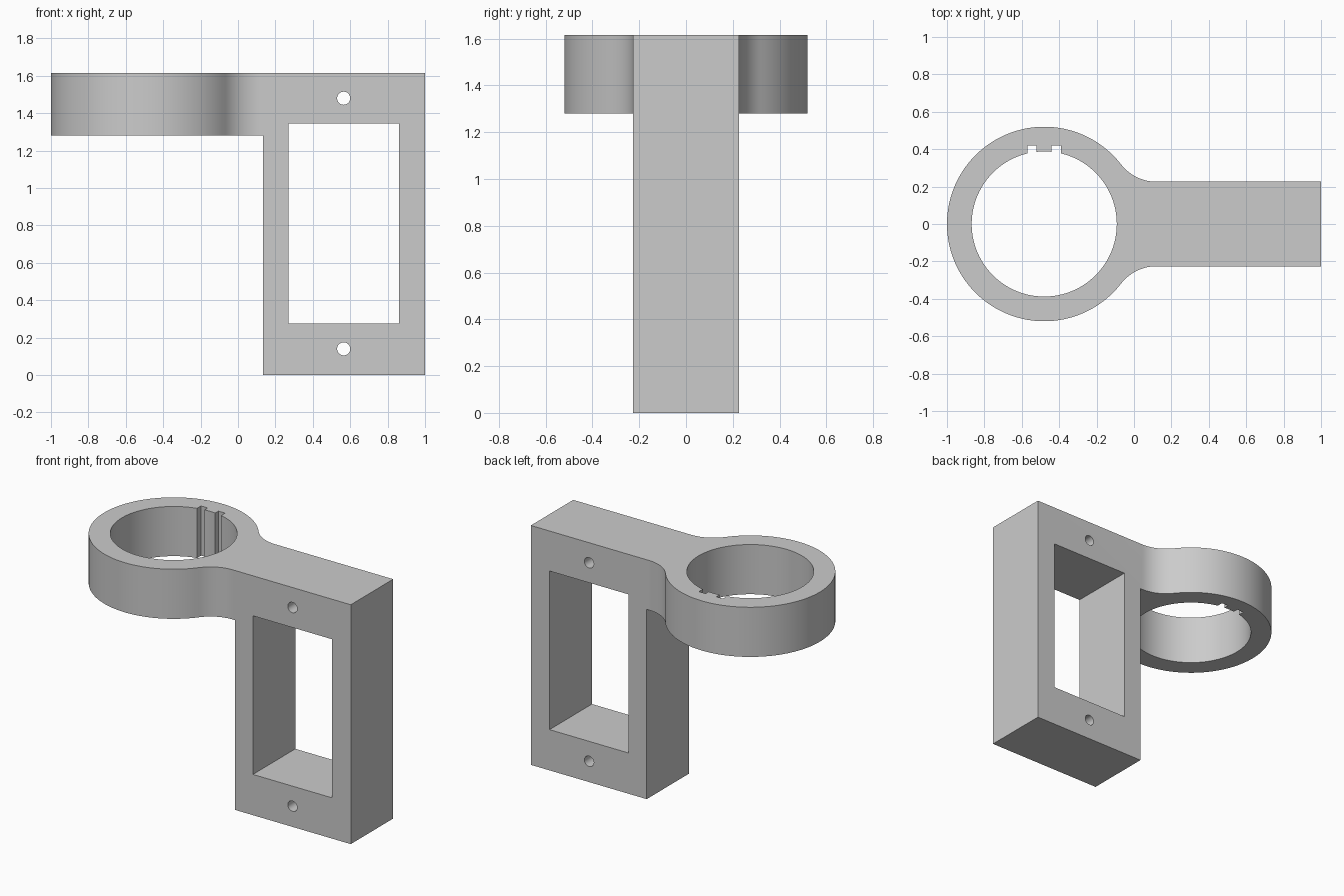
import bpy, bmesh
from math import sin, cos, pi, atan2, radians

cube = bpy.data.objects.get("Cube")
if cube:
    bpy.data.objects.remove(cube, do_unlink=True)

HEIGHT = 1.615
RING_X, RING_R, BORE_R = -0.48, 0.52, 0.388
HALF_W = 0.226
ARM_Z = 1.28
BODY_X = 0.135


def arc(cx, cy, r, a0, a1, n):
    return [(cx + r * cos(a0 + (a1 - a0) * i / n),
             cy + r * sin(a0 + (a1 - a0) * i / n)) for i in range(n + 1)]


def prism(name, points, low, high, axis="Z"):
    """Extrude a closed outline along z, or an x-z outline along y."""
    place = (lambda p: (p[0], p[1], low)) if axis == "Z" else (lambda p: (p[0], low, p[1]))
    bm = bmesh.new()
    face = bm.faces.new([bm.verts.new(place(p)) for p in points])
    new = bmesh.ops.extrude_face_region(bm, geom=[face])["geom"]
    step = (0, 0, high - low) if axis == "Z" else (0, high - low, 0)
    bmesh.ops.translate(bm, vec=step, verts=[v for v in new if isinstance(v, bmesh.types.BMVert)])
    bmesh.ops.recalc_face_normals(bm, faces=bm.faces)
    mesh = bpy.data.meshes.new(name)
    bm.to_mesh(mesh)
    bm.free()
    obj = bpy.data.objects.new(name, mesh)
    bpy.context.collection.objects.link(obj)
    return obj


def rect(x0, x1, y0, y1):
    return [(x0, y0), (x1, y0), (x1, y1), (x0, y1)]


# Plan outline: ring blended into the straight body by tangent fillets
fillet_x, fillet_r = 0.12, 0.239
fillet_y = HALF_W + fillet_r
lean = atan2(fillet_y, fillet_x - RING_X)
ring = arc(RING_X, 0, RING_R, lean, 2 * pi - lean, 96)
upper = arc(fillet_x, fillet_y, fillet_r, -pi / 2, lean - pi, 14)[:-1]
lower = [(x, -y) for x, y in reversed(upper)]
outline = [(1, HALF_W)] + upper + ring + lower + [(1, -HALF_W)]
bracket = prism("ring_bracket", outline, 0, HEIGHT)

# Cutters: space under the ring, bore, key grooves, window, screw holes
cutters = [
    prism("under_ring_cutter", rect(-1.2, BODY_X, -0.8, 0.8), -0.2, ARM_Z),
    prism("bore_cutter", arc(RING_X, 0, BORE_R, 0, 2 * pi, 96)[:-1], 1, 2),
    prism("window_cutter", rect(0.27, 0.86, 0.275, 1.345), -0.5, 0.5, "Y"),
]
for side in (-1, 1):
    x = RING_X + side * 0.065
    cutters.append(prism("groove_cutter", rect(x - 0.025, x + 0.025, 0.3, 0.42), 1, 2))
for z in (0.14, 1.48):
    cutters.append(prism("screw_hole_cutter", arc(0.565, z, 0.035, 0, 2 * pi, 32)[:-1], -0.5, 0.5, "Y"))

bpy.ops.object.select_all(action="DESELECT")
bpy.context.view_layer.objects.active = bracket
bracket.select_set(True)
for cutter in cutters:
    cutter.hide_render = True
    mod = bracket.modifiers.new("cut", "BOOLEAN")
    mod.operation = "DIFFERENCE"
    mod.solver = "EXACT"
    mod.object = cutter
    bpy.ops.object.modifier_apply(modifier=mod.name)
    bpy.data.objects.remove(cutter, do_unlink=True)

# Plain grey finish, smooth on the curved walls
grey = bpy.data.materials.new("light_grey")
grey.use_nodes = True
colour = (0.6, 0.6, 0.6, 1)
grey.diffuse_color = colour
grey.node_tree.nodes["Principled BSDF"].inputs["Base Color"].default_value = colour
bracket.data.materials.clear()
bracket.data.materials.append(grey)
bpy.ops.object.shade_smooth_by_angle(angle=radians(30))
